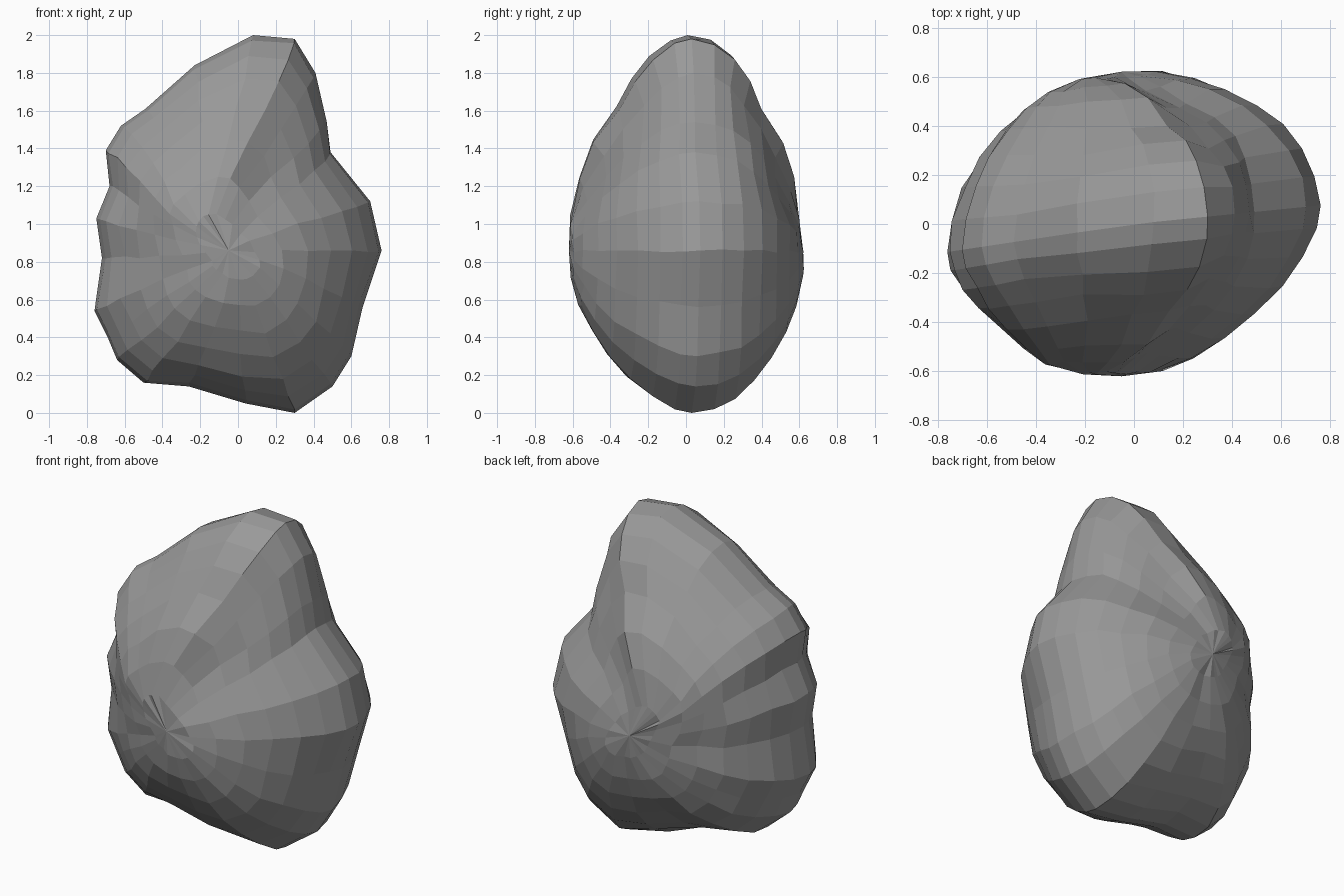
import bpy, bmesh, math, random

cube = bpy.data.objects.get("Cube")
if cube:
    bpy.data.objects.remove(cube, do_unlink=True)
random.seed(4)

# Widest outline of the boulder (x, z), anticlockwise from the foot
OUTLINE = [(.3, 0), (.5, .14), (.6, .3), (.66, .56), (.76, .86), (.7, 1.12),
           (.49, 1.38), (.47, 1.54), (.41, 1.8), (.3, 1.98), (.08, 2),
           (-.23, 1.84), (-.49, 1.61), (-.62, 1.52), (-.7, 1.39), (-.68, 1.2),
           (-.75, 1.03), (-.72, .82), (-.76, .54), (-.69, .4), (-.64, .28),
           (-.5, .16), (-.26, .14), (.04, .05)]
# How far each spoke beside the ridge sinks to form the valley
VALLEY = {6: .04, 7: .06, 8: .05}
CZ, DEPTH, RINGS = .86, .62, 16
N = len(OUTLINE)


def soften(points):
    """Average each point with its neighbours."""
    return [tuple((points[j - 1][c] + 2 * points[j][c] + points[(j + 1) % N][c]) / 4
                  for c in (0, 1)) for j in range(N)]


SOFT = soften(soften(soften(soften(OUTLINE))))


def place(j, s, back):
    """Position on spoke j at ring scale s, on the front or back half."""
    (ox, oz), (sx, sz) = OUTLINE[j], SOFT[j]
    x = s * (sx + (ox - sx) * s * s)
    z = CZ + s * (sz + (oz - sz) * s * s - CZ)
    # Bulge of the half, slimmer round the shoulder
    y = math.sqrt(max(0, 1 - s * s)) if back else max(0, 1 - s ** 2.1) ** .6
    y *= DEPTH * (1 - .12 * math.exp(-((z - 1.65) / .15) ** 2))
    y -= VALLEY.get(j, 0) * min(1, max(0, 3 * s - .6), 4 * s * (1 - s))
    # Bend the upper spokes so the ridge sweeps over the face
    x -= .26 * (1 - s) ** 1.5 * min(1, max(0, (z - .8) / .3))
    if s < .99:
        x += random.uniform(-.008, .008)
        z += random.uniform(-.008, .008)
        y *= random.uniform(.985, 1.01)
    # Lean the sides, most at the left tip
    lean = .1 * x if back or x > 0 else .1 * x * s ** 6
    lean += .05 * min(x, 0) * s ** 6
    return x, (y if back else -y) + lean, z


bm = bmesh.new()
rings = []
for i in range(1, RINGS):
    s = math.sin(math.pi * i / RINGS)
    rings.append([bm.verts.new(place(j, s, i > RINGS / 2)) for j in range(N)])

# Skin between neighbouring rings, then close the front and back
for a, b in zip(rings, rings[1:]):
    for j in range(N):
        k = (j + 1) % N
        bm.faces.new((a[j], a[k], b[k], b[j]))
for ring, y in ((rings[0], -DEPTH), (rings[-1], DEPTH)):
    tip = bm.verts.new((-.05, y, CZ))
    for j in range(N):
        bm.faces.new((ring[j], ring[(j + 1) % N], tip))
bmesh.ops.recalc_face_normals(bm, faces=bm.faces)

mesh = bpy.data.meshes.new("boulder")
bm.to_mesh(mesh)
bm.free()
boulder = bpy.data.objects.new("boulder", mesh)
bpy.context.collection.objects.link(boulder)

# Plain stone colour
stone = bpy.data.materials.new("stone grey")
stone.use_nodes = True
color = (.32, .32, .32, 1)
stone.diffuse_color = color
stone.node_tree.nodes["Principled BSDF"].inputs["Base Color"].default_value = color
mesh.materials.append(stone)
